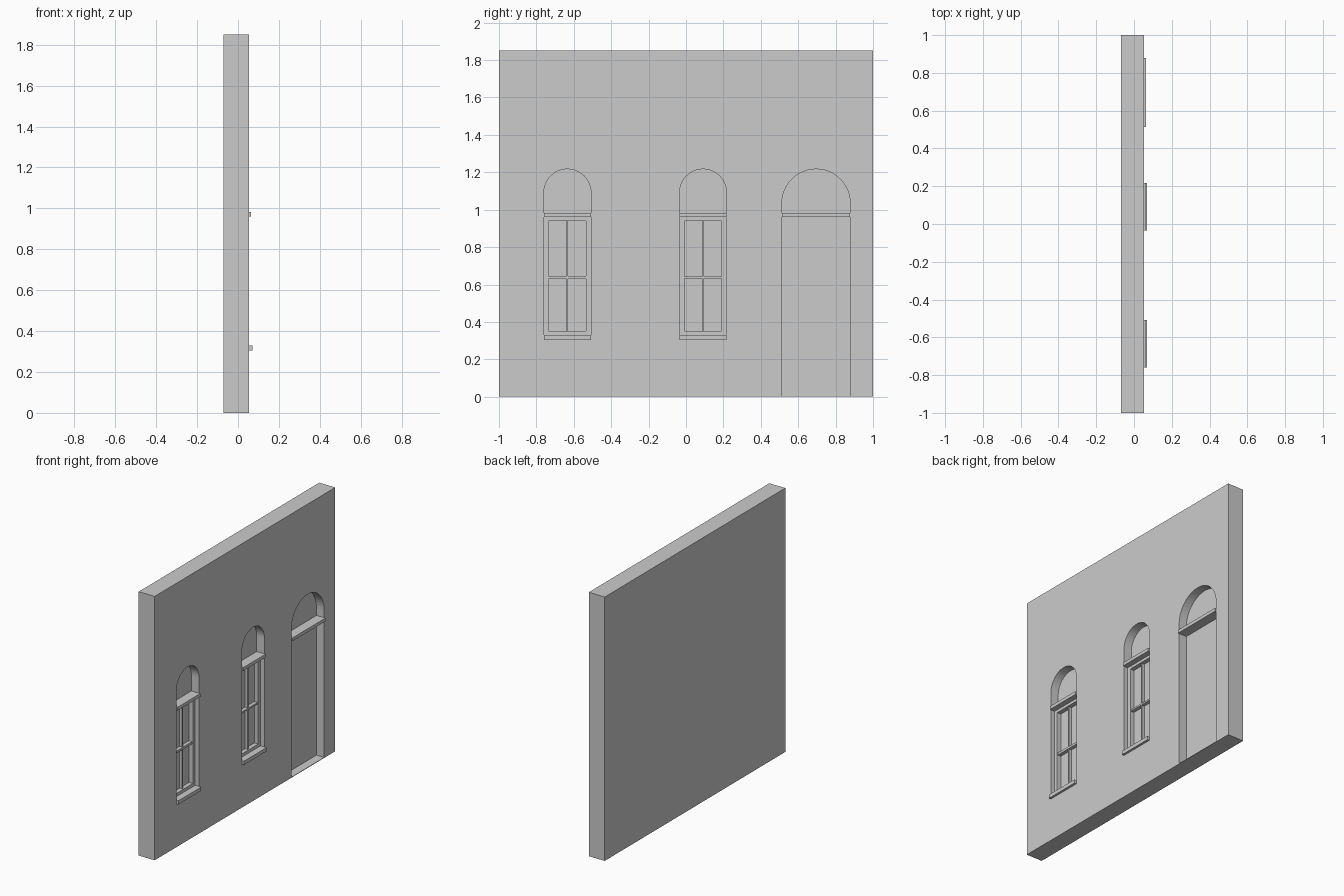
import bpy, bmesh, math

if "Cube" in bpy.data.objects:
    bpy.data.objects.remove(bpy.data.objects["Cube"])

BACK, FACE = -0.07, 0.054      # wall planes
RECESS = FACE - 0.06           # back of the openings
APEX = 1.217


def finish(name, bm):
    bmesh.ops.recalc_face_normals(bm, faces=bm.faces)
    mesh = bpy.data.meshes.new(name)
    bm.to_mesh(mesh)
    bm.free()
    obj = bpy.data.objects.new(name, mesh)
    bpy.context.collection.objects.link(obj)
    return obj


def add_box(bm, x, y, z):
    verts = bmesh.ops.create_cube(bm, size=1)["verts"]
    for v in verts:
        v.co = [a + (b - a) * (c + 0.5) for (a, b), c in zip((x, y, z), v.co)]


def box(name, x, y, z):
    bm = bmesh.new()
    add_box(bm, x, y, z)
    return finish(name, bm)


def arch_cutter(name, y0, y1, z0, steps=24):
    # round-headed opening, extruded out through the wall face
    r, mid = (y1 - y0) / 2, (y0 + y1) / 2
    outline = [(y0, z0), (y1, z0)]
    for i in range(steps + 1):
        a = math.pi * i / steps
        outline.append((mid + r * math.cos(a), APEX - r + r * math.sin(a)))
    bm = bmesh.new()
    face = bm.faces.new([bm.verts.new((RECESS, y, z)) for y, z in outline])
    out = bmesh.ops.extrude_face_region(bm, geom=[face])["geom"]
    bmesh.ops.translate(bm, vec=(0.2, 0, 0),
                        verts=[g for g in out if isinstance(g, bmesh.types.BMVert)])
    return finish(name, bm)


def cut(target, cutter):
    mod = target.modifiers.new("opening", 'BOOLEAN')
    mod.operation = 'DIFFERENCE'
    mod.solver = 'EXACT'
    mod.object = cutter
    bpy.context.view_layer.objects.active = target
    bpy.ops.object.modifier_apply(modifier=mod.name)
    bpy.data.objects.remove(cutter)


def lintel(name, y0, y1):
    box(name, (RECESS, 0.063), (y0, y1), (0.96, 0.983))


def window(name, y0, y1, rail, mullion):
    cut(wall, arch_cutter(name + "_cutter", y0, y1, 0.304))
    box(name + "_sill", (RECESS, 0.07), (y0, y1), (0.304, 0.33))
    lintel(name + "_lintel", y0, y1)
    # sash frame: two stiles, top and bottom rails
    b, front, mid = 0.026, RECESS + 0.03, (y0 + y1) / 2
    bm = bmesh.new()
    for y in ((y0, y0 + b), (y1 - b, y1)):
        add_box(bm, (RECESS, front), y, (0.33, 0.96))
    for z in ((0.33, 0.352), (0.94, 0.96)):
        add_box(bm, (RECESS, front), (y0 + b, y1 - b), z)
    finish(name + "_frame", bm)
    # glazing bars
    bm = bmesh.new()
    add_box(bm, (RECESS, front - 0.005), (y0 + b, y1 - b), (0.637 - rail / 2, 0.637 + rail / 2))
    for z in ((0.352, 0.637 - rail / 2), (0.637 + rail / 2, 0.94)):
        add_box(bm, (RECESS, front - 0.01), (mid - mullion / 2, mid + mullion / 2), z)
    finish(name + "_glazing_bars", bm)


# wall
wall = box("wall", (BACK, FACE), (-1, 1), (0, 1.85))

# windows
window("left_window", -0.76, -0.508, 0.016, 0.008)
window("middle_window", -0.034, 0.216, 0.012, 0.01)

# doorway
cut(wall, arch_cutter("doorway_cutter", 0.513, 0.878, 0.004))
lintel("door_lintel", 0.513, 0.878)
